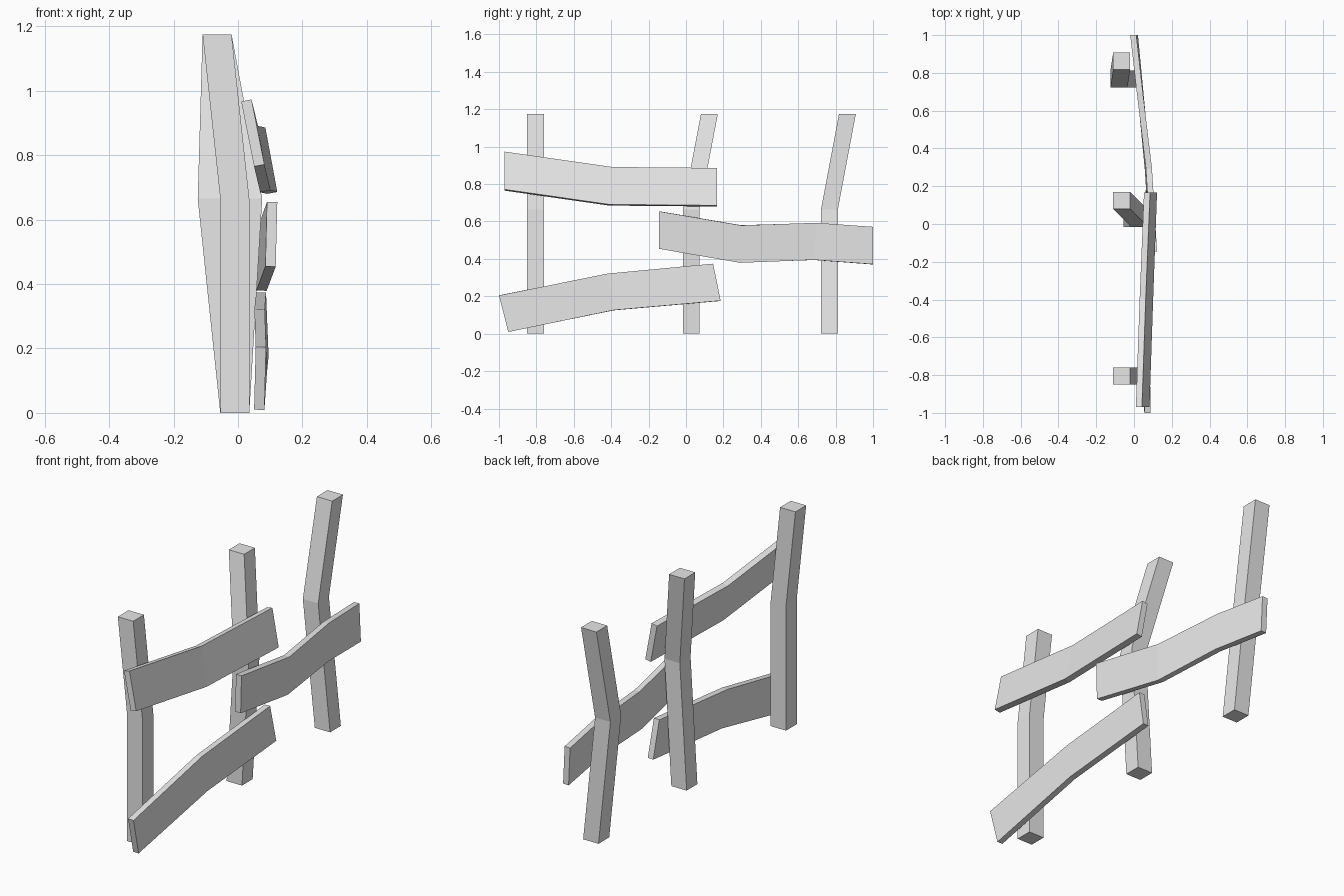
import bpy, bmesh

cube = bpy.data.objects.get("Cube")
if cube:
    bpy.data.objects.remove(cube, do_unlink=True)

# Single material
grey = bpy.data.materials.new("pale_grey")
grey.use_nodes = True
grey.diffuse_color = (0.8, 0.8, 0.8, 1)
grey.node_tree.nodes["Principled BSDF"].inputs["Base Color"].default_value = (0.8, 0.8, 0.8, 1)


def loft(name, sections):
    """Join four-cornered sections into a closed flat-shaded bar."""
    bm = bmesh.new()
    rings = [[bm.verts.new(p) for p in s] for s in sections]
    for a, b in zip(rings, rings[1:]):
        for i in range(4):
            j = (i + 1) % 4
            bm.faces.new((a[i], a[j], b[j], b[i]))
    bm.faces.new(rings[0])
    bm.faces.new(rings[-1])
    bmesh.ops.recalc_face_normals(bm, faces=bm.faces)
    mesh = bpy.data.meshes.new(name)
    bm.to_mesh(mesh)
    bm.free()
    mesh.materials.append(grey)
    obj = bpy.data.objects.new(name, mesh)
    bpy.context.collection.objects.link(obj)


def post(name, path, half=0.045):
    """Square post through centre points (x, y, z)."""
    corners = ((-half, -half), (half, -half), (half, half), (-half, half))
    loft(name, [[(x + dx, y + dy, z) for dx, dy in corners] for x, y, z in path])


def rail(name, path, thick=0.032):
    """Leaning plank; each station has the inner top and inner bottom corner."""
    sections = []
    for top, bottom in path:
        lift = thick * (bottom[0] - top[0]) / (top[2] - bottom[2])
        outer = [(x + thick, y, z + lift) for x, y, z in (bottom, top)]
        sections.append([top, bottom] + outer)
    loft(name, sections)


# Posts, each bent at the same height
BEND, TOP = 0.665, 1.175
post("front_post", [(-0.01, -0.805, 0), (-0.01, -0.805, BEND), (-0.065, -0.805, TOP)])
post("middle_post", [(-0.01, 0.028, 0), (0.03, 0.028, BEND), (-0.065, 0.125, TOP)])
post("back_post", [(-0.01, 0.767, 0), (-0.08, 0.767, BEND), (-0.065, 0.863, TOP)])

# Rails
rail("top_rail", [
    ((0.01, -0.97, 0.967), (0.05, -0.97, 0.765)),
    ((0.03, -0.395, 0.885), (0.069, -0.41, 0.685)),
    ((0.053, 0.167, 0.88), (0.09, 0.167, 0.68)),
])
rail("middle_rail", [
    ((0.09, -0.145, 0.655), (0.085, -0.145, 0.455)),
    ((0.063, 0.295, 0.58), (0.057, 0.29, 0.38)),
    ((0.015, 0.695, 0.592), (0.019, 0.685, 0.394)),
    ((-0.02, 1.0, 0.57), (-0.011, 1.0, 0.37)),
])
rail("bottom_rail", [
    ((0.055, -1.0, 0.205), (0.05, -0.95, 0.01)),
    ((0.051, -0.42, 0.32), (0.058, -0.385, 0.125)),
    ((0.055, 0.145, 0.373), (0.063, 0.185, 0.175)),
])
